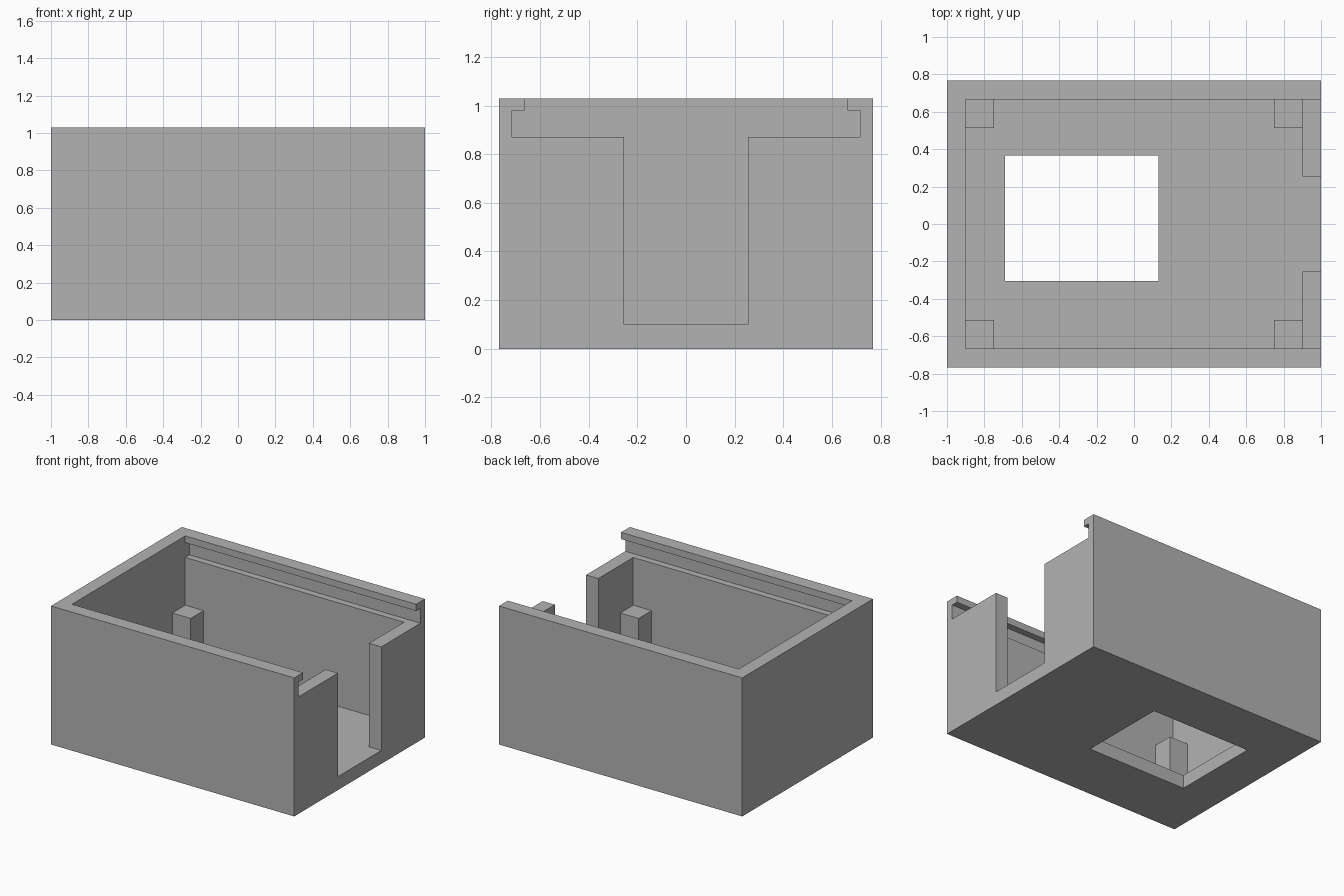
import bpy
import bmesh

cube = bpy.data.objects.get("Cube")
if cube:
    bpy.data.objects.remove(cube, do_unlink=True)

# Single matt grey
GREY = (0.45, 0.45, 0.45, 1)
grey = bpy.data.materials.new("plain grey")
grey.use_nodes = True
grey.diffuse_color = GREY
grey.node_tree.nodes["Principled BSDF"].inputs["Base Color"].default_value = GREY

# Main dimensions
LENGTH, DEPTH, HEIGHT = 1.0, 0.768, 1.03   # half length, half depth, full height
INNER_X, INNER_Y, FLOOR = 0.9, 0.665, 0.1
GROOVE_Y, LEDGE, LIP = 0.715, 0.87, 0.98   # sliding lid groove
OPENING_Y = 0.255
POST, POST_TOP = 0.152, 0.515
ABOVE = HEIGHT + 0.2


def extrude_x(name, profile, x0, x1):
    """Extrude a closed (y, z) profile from x0 to x1."""
    bm = bmesh.new()
    face = bm.faces.new([bm.verts.new((x0, y, z)) for y, z in profile])
    moved = bmesh.ops.extrude_face_region(bm, geom=[face])["geom"]
    verts = [v for v in moved if isinstance(v, bmesh.types.BMVert)]
    bmesh.ops.translate(bm, verts=verts, vec=(x1 - x0, 0, 0))
    bmesh.ops.recalc_face_normals(bm, faces=bm.faces)
    mesh = bpy.data.meshes.new(name)
    bm.to_mesh(mesh)
    bm.free()
    mesh.materials.append(grey)
    obj = bpy.data.objects.new(name, mesh)
    bpy.context.collection.objects.link(obj)
    return obj


def box(name, x0, x1, y0, y1, z0, z1):
    return extrude_x(name, [(y0, z0), (y1, z0), (y1, z1), (y0, z1)], x0, x1)


def grooved_profile(half_width):
    """Cavity section of the given lower width, with the lid groove above."""
    half = [(half_width, FLOOR), (half_width, LEDGE), (GROOVE_Y, LEDGE),
            (GROOVE_Y, LIP), (INNER_Y, LIP), (INNER_Y, ABOVE)]
    return half + [(-y, z) for y, z in reversed(half)]


def cut(target, cutter):
    cutter.hide_render = True
    mod = target.modifiers.new("cut", 'BOOLEAN')
    mod.operation = 'DIFFERENCE'
    mod.solver = 'EXACT'
    mod.object = cutter
    bpy.context.view_layer.objects.active = target
    bpy.ops.object.modifier_apply(modifier=mod.name)
    bpy.data.objects.remove(cutter, do_unlink=True)


# Box body: cavity, open end with lid groove, floor window
body = box("box_body", -LENGTH, LENGTH, -DEPTH, DEPTH, 0, HEIGHT)
cut(body, extrude_x("cavity_cutter", grooved_profile(INNER_Y), -INNER_X, INNER_X))
cut(body, extrude_x("end_cutter", grooved_profile(OPENING_Y), INNER_X - 0.1, LENGTH + 0.2))
cut(body, box("window_cutter", -0.69, 0.13, -0.305, 0.365, -0.2, FLOOR + 0.1))

# Corner support posts, slightly sunk into walls and floor
SINK = 0.02
for sx, x_name in ((-1, "right"), (1, "left")):
    for sy, y_name in ((-1, "front"), (1, "back")):
        xs = sorted((sx * (INNER_X - POST), sx * (INNER_X + SINK)))
        ys = sorted((sy * (INNER_Y - POST), sy * (INNER_Y + SINK)))
        box(f"{y_name}_{x_name}_post", *xs, *ys, FLOOR - SINK, POST_TOP)
